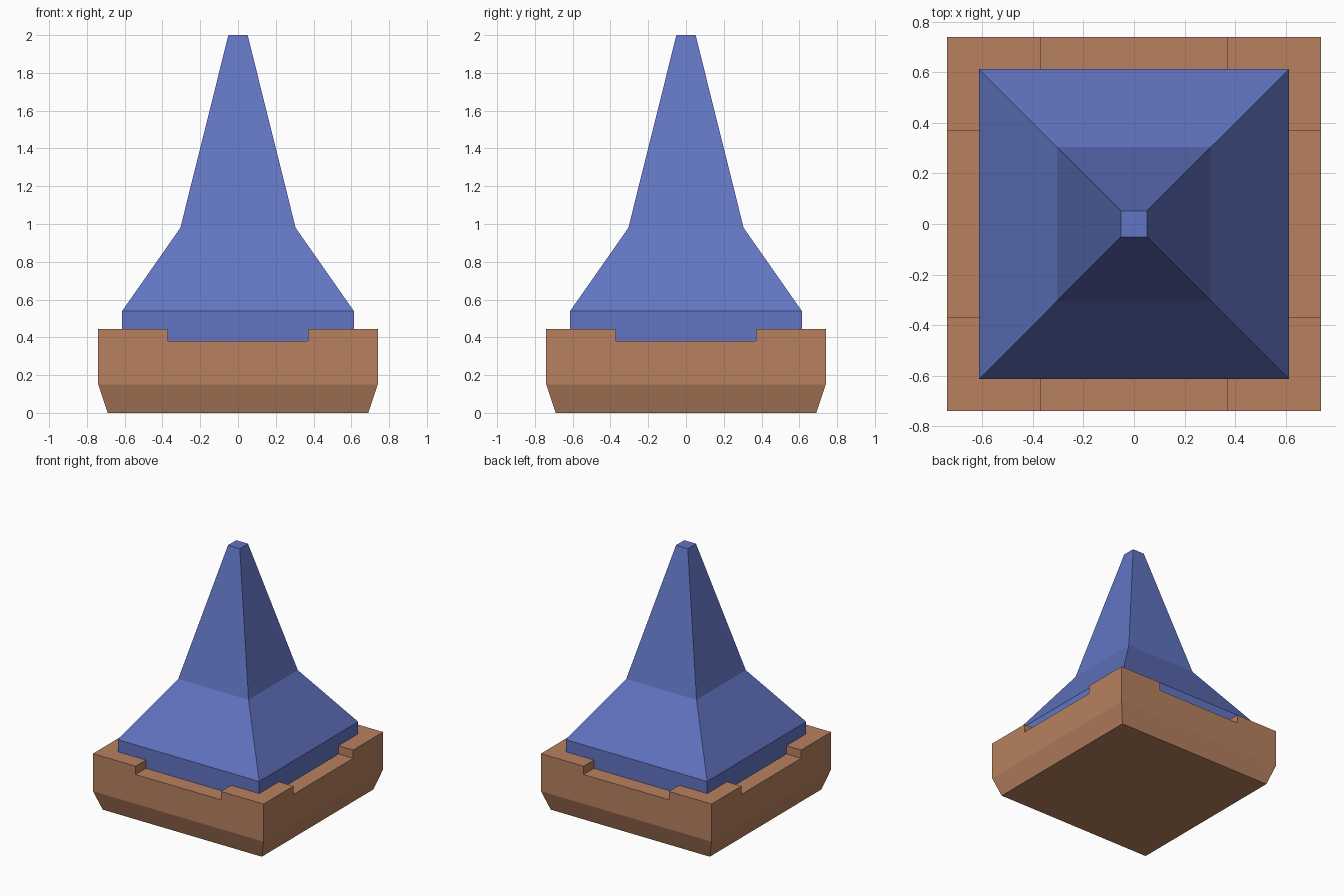
import bpy, bmesh

if "Cube" in bpy.data.objects:
    bpy.data.objects.remove(bpy.data.objects["Cube"])


def material(name, color):
    m = bpy.data.materials.new(name)
    m.diffuse_color = (*color, 1)
    m.use_nodes = True
    m.node_tree.nodes["Principled BSDF"].inputs["Base Color"].default_value = m.diffuse_color
    return m


def square_loft(name, profile, mat):
    """Stack square rings given as (half width, height) and cap both ends."""
    bm = bmesh.new()
    rings = [[bm.verts.new((sx * h, sy * h, z))
              for sx, sy in ((-1, -1), (1, -1), (1, 1), (-1, 1))]
             for h, z in profile]
    for low, high in zip(rings, rings[1:]):
        for i in range(4):
            j = (i + 1) % 4
            bm.faces.new((low[i], low[j], high[j], high[i]))
    bm.faces.new(rings[0][::-1])
    bm.faces.new(rings[-1])
    me = bpy.data.meshes.new(name)
    bm.to_mesh(me)
    bm.free()
    me.materials.append(mat)
    ob = bpy.data.objects.new(name, me)
    bpy.context.collection.objects.link(ob)
    return ob


brown = material("warm brown", (0.479, 0.220, 0.117))
blue = material("slate blue", (0.122, 0.178, 0.546))

# Wall base with a tapered foot
base = square_loft("wall_base", [(0.69, 0), (0.74, 0.15), (0.74, 0.445)], brown)

# Shallow notch in the middle of each side, cut by two crossing bars
cutters = []
for axis in range(2):
    cutter = square_loft("notch_cutter", [(0.37, 0.38), (0.37, 0.6)], brown)
    cutter.scale[axis] = 3
    cutter.hide_render = True
    mod = base.modifiers.new("notch", 'BOOLEAN')
    mod.operation = 'DIFFERENCE'
    mod.solver = 'EXACT'
    mod.object = cutter
    cutters.append(cutter)
bpy.context.view_layer.objects.active = base
for mod in list(base.modifiers):
    bpy.ops.object.modifier_apply(modifier=mod.name)
for cutter in cutters:
    bpy.data.objects.remove(cutter)

# Flared spire roof
square_loft("spire_roof", [(0.613, 0.37), (0.613, 0.54), (0.305, 0.98), (0.051, 2.0)], blue)
